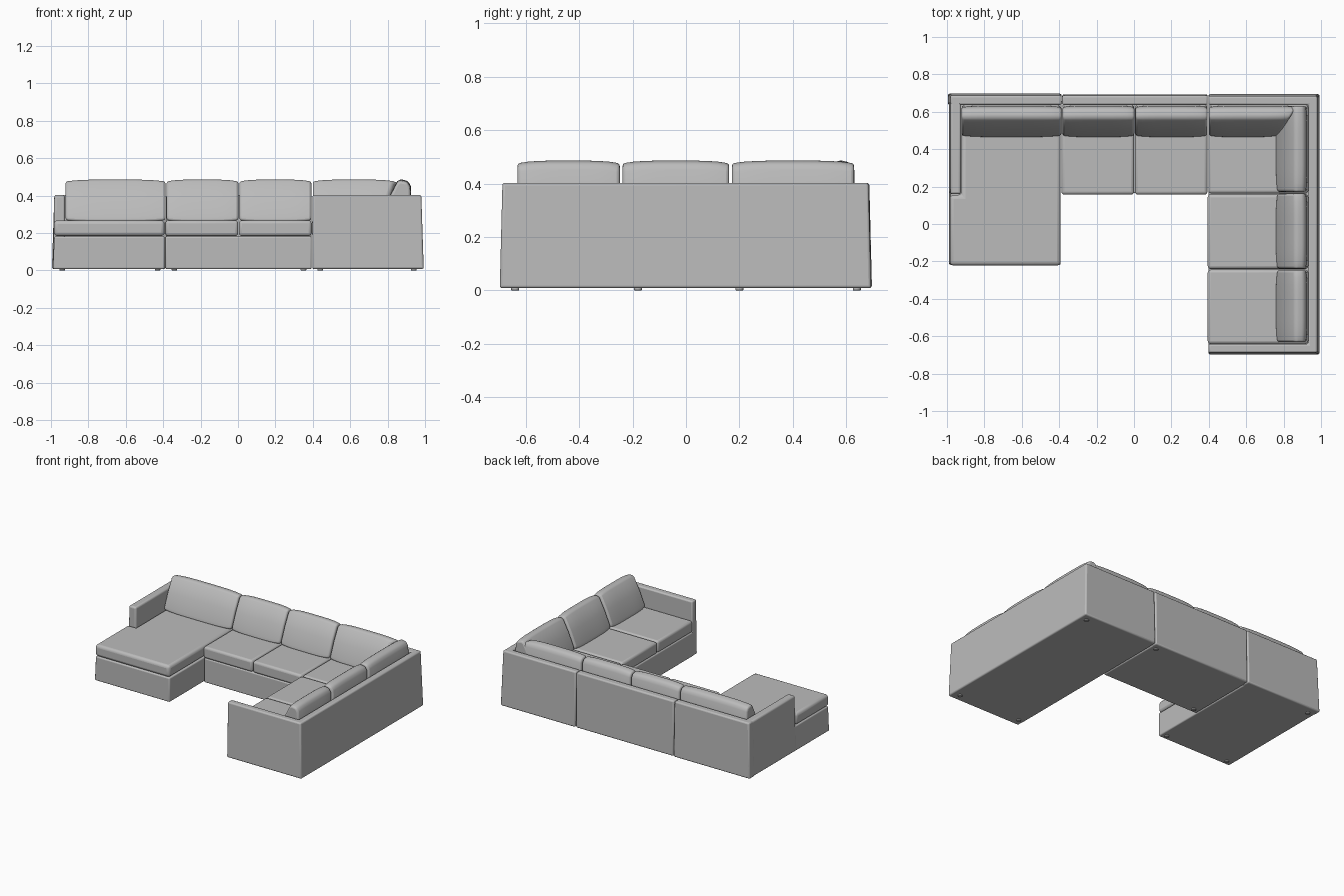
import bpy, bmesh, math
from mathutils import Vector

if "Cube" in bpy.data.objects:
    bpy.data.objects.remove(bpy.data.objects["Cube"])

fabric = bpy.data.materials.new("grey fabric")
fabric.diffuse_color = (0.5, 0.5, 0.5, 1)
fabric.use_nodes = True
fabric.node_tree.nodes["Principled BSDF"].inputs["Base Color"].default_value = fabric.diffuse_color


def finish(name, bm, bevel, segments=3):
    """Turn a bmesh into a softly rounded, smooth shaded part."""
    bmesh.ops.recalc_face_normals(bm, faces=bm.faces[:])
    mesh = bpy.data.meshes.new(name)
    bm.to_mesh(mesh)
    bm.free()
    ob = bpy.data.objects.new(name, mesh)
    bpy.context.collection.objects.link(ob)
    mesh.materials.append(fabric)
    mod = ob.modifiers.new("soft edges", 'BEVEL')
    mod.width, mod.segments = bevel, segments
    mod.limit_method, mod.angle_limit = 'ANGLE', math.radians(35)
    bpy.ops.object.select_all(action='DESELECT')
    ob.select_set(True)
    bpy.context.view_layer.objects.active = ob
    bpy.ops.object.shade_smooth_by_angle(angle=math.radians(50))
    return ob


def slab(name, outline, z0, z1, bevel=0.012, flare=(0, 0)):
    """Extrude a plan outline upwards; flare shifts outer bottom corners."""
    bm = bmesh.new()
    face = bm.faces.new([bm.verts.new((x, y, z0)) for x, y in outline])
    up = bmesh.ops.extrude_face_region(bm, geom=[face])["geom"]
    for v in up:
        if isinstance(v, bmesh.types.BMVert):
            v.co.z = z1
    for v in bm.verts:
        if v.co.z < z0 + 0.001:
            if abs(v.co.x) > 0.96:
                v.co.x += math.copysign(flare[0], v.co.x)
            if abs(v.co.y) > 0.66:
                v.co.y += math.copysign(flare[1], v.co.y)
    return finish(name, bm, bevel)


def box(name, x0, x1, y0, y1, z0, z1, bevel=0.012, flare=(0, 0)):
    return slab(name, [(x0, y0), (x1, y0), (x1, y1), (x0, y1)], z0, z1, bevel, flare)


# Back cushion cross-section: (distance from the back wall, height)
PROFILE = [(0.0, 0.262), (0.17, 0.262), (0.165, 0.29), (0.125, 0.385),
           (0.078, 0.475), (0.06, 0.487), (0.02, 0.478), (0.004, 0.45)]


def back_cushion(name, a, b, place, skew=0.0):
    """Loft the section from a to b, plumper in the middle; skew mitres end b."""
    bm = bmesh.new()
    mid = Vector((0.07, 0.36))
    rings = []
    steps = 10
    for i in range(steps + 1):
        t = i / steps
        s = 0.93 + 0.08 * (1 - abs(2 * t - 1) ** 4)
        ring = []
        for d, z in PROFILE:
            p = mid + (Vector((d, z)) - mid) * s
            end = b + skew * (0.17 - p.x) / 0.17
            ring.append(bm.verts.new(place(a + (end - a) * t, max(p.x, 0), p.y)))
        rings.append(ring)
    n = len(PROFILE)
    for r, q in zip(rings, rings[1:]):
        for k in range(n):
            bm.faces.new((r[k], r[(k + 1) % n], q[(k + 1) % n], q[k]))
    bm.faces.new(rings[0])
    bm.faces.new(rings[-1])
    return finish(name, bm, 0.012)


FL = (0.013, 0.01)
# Skirted bases
box("chaise_base", -0.982, -0.392, -0.218, 0.66, 0.008, 0.182, 0.008, (0.008, 0))
box("middle_base", -0.388, 0.393, 0.165, 0.66, 0.008, 0.182, 0.008)
box("return_base", 0.397, 0.95, -0.66, 0.66, 0.008, 0.182, 0.008)

# Back panels, left arm, and the return's long wall with its front arm
box("back_panel_left", -0.982, -0.387, 0.637, 0.687, 0.008, 0.403, 0.01, FL)
box("back_panel_middle", -0.384, 0.394, 0.637, 0.687, 0.008, 0.403, 0.01, (0, 0.006))
box("left_arm", -0.982, -0.925, 0.16, 0.685, 0.008, 0.403, 0.012, (0.008, 0.006))
slab("return_walls", [(0.398, -0.688), (0.98, -0.688), (0.98, 0.684), (0.398, 0.684),
                      (0.398, 0.637), (0.932, 0.637), (0.932, -0.641), (0.398, -0.641)],
     0.008, 0.403, 0.01, FL)

# Seat cushions
S0, S1 = 0.184, 0.268
slab("chaise_seat", [(-0.985, -0.222), (-0.392, -0.222), (-0.392, 0.637),
                     (-0.922, 0.637), (-0.922, 0.155), (-0.985, 0.155)], S0, S1, 0.02)
box("middle_seat_left", -0.388, 0.001, 0.157, 0.637, S0, S1, 0.016)
box("middle_seat_right", 0.005, 0.393, 0.157, 0.637, S0, S1, 0.016)
box("corner_seat", 0.397, 0.932, 0.163, 0.637, S0, S1, 0.016)
box("return_seat_back", 0.394, 0.932, -0.24, 0.159, S0, S1, 0.016)
box("return_seat_front", 0.394, 0.932, -0.641, -0.244, S0, S1, 0.016)

# Loose back cushions along the rear wall and along the return wall
along_rear = lambda s, d, z: (s, 0.634 - d, z)
along_return = lambda s, d, z: (0.928 - d, s, z)
back_cushion("chaise_back_cushion", -0.922, -0.388, along_rear)
back_cushion("middle_back_cushion_left", -0.382, 0.002, along_rear)
back_cushion("middle_back_cushion_right", 0.008, 0.392, along_rear)
back_cushion("corner_back_cushion", 0.4, 0.765, along_rear, 0.11)
back_cushion("return_back_cushion_rear", 0.172, 0.63, along_return)
back_cushion("return_back_cushion_middle", -0.238, 0.162, along_return)
back_cushion("return_back_cushion_front", -0.632, -0.248, along_return)

# Small feet under the corners
for i, (x, y) in enumerate([(-0.94, -0.18), (-0.43, -0.18), (-0.94, 0.64), (-0.34, 0.2),
                            (0.35, 0.64), (0.44, -0.64), (0.94, -0.64), (0.94, 0.64)]):
    bm = bmesh.new()
    bmesh.ops.create_cone(bm, cap_ends=True, segments=16, radius1=0.015, radius2=0.015, depth=0.02)
    bmesh.ops.translate(bm, verts=bm.verts[:], vec=(x, y, 0.01))
    finish(f"foot_{i + 1}", bm, 0.002, 1)
